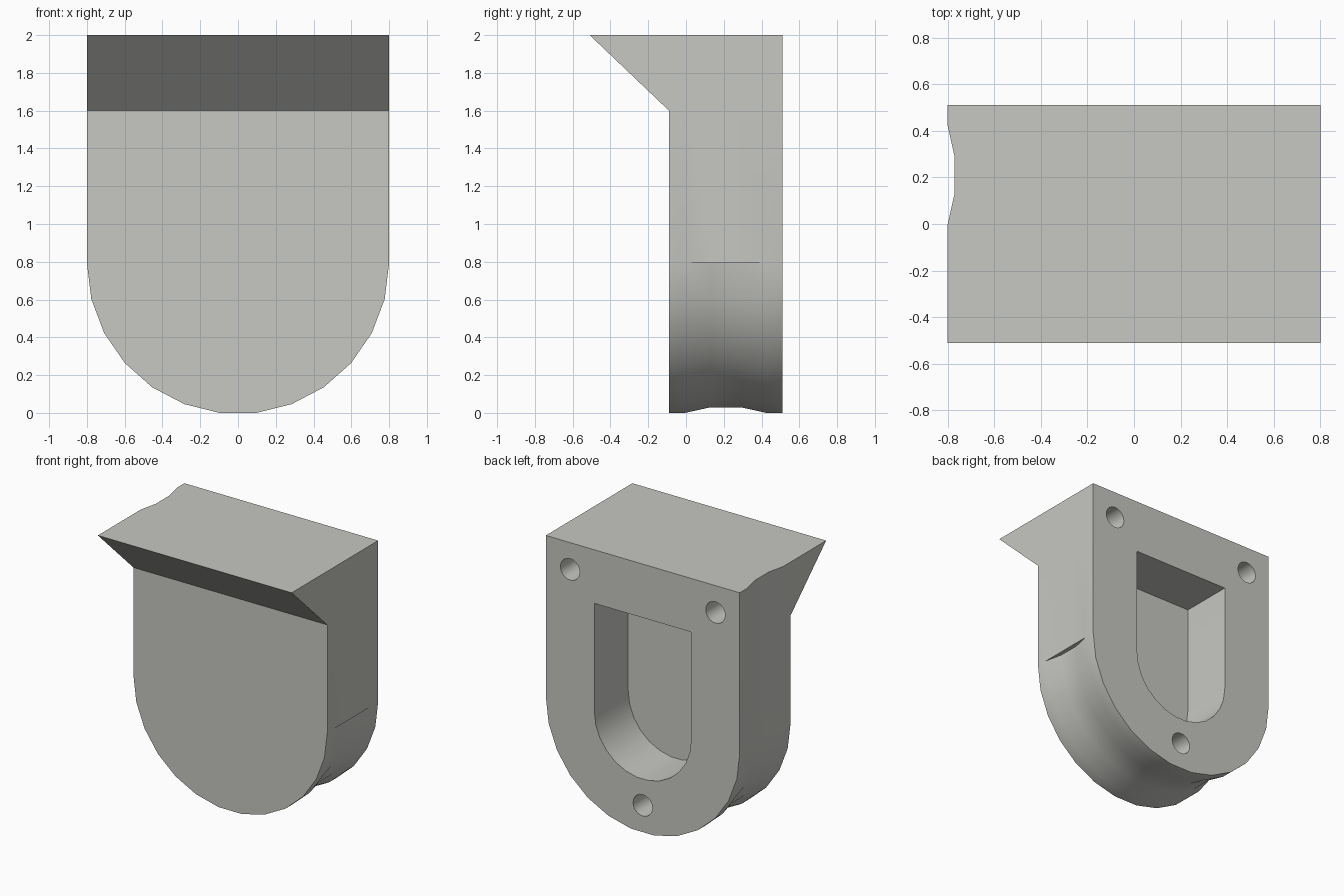
import bpy, bmesh, math

if "Cube" in bpy.data.objects:
    bpy.data.objects.remove(bpy.data.objects["Cube"])

CZ = 0.8 * math.sin(math.radians(90 * 12 / 13))   # arc centre height, flat bottom facet on z = 0
SEG = 13
FRONT, BACK = -0.09, 0.51

grey = bpy.data.materials.new("warm grey")
grey.diffuse_color = (0.57, 0.57, 0.54, 1)
grey.use_nodes = True
grey.node_tree.nodes["Principled BSDF"].inputs["Base Color"].default_value = grey.diffuse_color


def arc(r):
    """Lower half circle from the right side to the left side."""
    return [(r * math.cos(math.pi * i / SEG), CZ - r * math.sin(math.pi * i / SEG))
            for i in range(SEG + 1)]


def outline(d):
    """Body outline; the groove depth d runs round the arc and up the left side."""
    r = 0.8 - d
    return [(0.8, 2), (0.8, 1.6), (0.8, CZ)] + arc(r) + [(-r, 1.6), (-r, 2)]


def make_object(name, bm):
    bmesh.ops.recalc_face_normals(bm, faces=bm.faces)
    mesh = bpy.data.meshes.new(name)
    bm.to_mesh(mesh)
    bm.free()
    mesh.materials.append(grey)
    ob = bpy.data.objects.new(name, mesh)
    bpy.context.collection.objects.link(ob)
    return ob


def prism(name, pts, y0, y1):
    bm = bmesh.new()
    a = [bm.verts.new((x, y0, z)) for x, z in pts]
    b = [bm.verts.new((x, y1, z)) for x, z in pts]
    bm.faces.new(a)
    bm.faces.new(b)
    for i in range(len(pts)):
        j = (i + 1) % len(pts)
        bm.faces.new((a[i], a[j], b[j], b[i]))
    return make_object(name, bm)


# Body: outline lofted front to back with a shallow groove
bm = bmesh.new()
stations = [(FRONT, 0), (-0.005, 0), (0.13, 0.03), (0.29, 0.03), (0.425, 0), (BACK, 0)]
rings = [[bm.verts.new((x, y, z)) for x, z in outline(d)] for y, d in stations]
for a, b in zip(rings, rings[1:]):
    for i in range(len(a) - 1):
        bm.faces.new((a[i], a[i + 1], b[i + 1], b[i]))
first, last = rings[0], rings[-1]
bm.faces.new(first[1:-1])
bm.faces.new(last)

# Overhanging lip at the top front
lip_r = bm.verts.new((0.8, -0.51, 2))
lip_l = bm.verts.new((-0.8, -0.51, 2))
bm.faces.new((first[1], first[-2], lip_l, lip_r))
bm.faces.new((first[0], first[1], lip_r))
bm.faces.new((first[-1], first[-2], lip_l))
bm.faces.new([lip_r] + [r[0] for r in rings] + [r[-1] for r in reversed(rings)] + [lip_l])
bmesh.ops.remove_doubles(bm, verts=bm.verts, dist=1e-5)
body = make_object("body", bm)

# Rear pocket and three screw holes
cutters = [prism("pocket_cutter", [(0.4, 1.6)] + arc(0.4) + [(-0.4, 1.6)], 0.11, 0.7)]
for hx, hz in [(0.6, 1.8), (-0.6, 1.8), (0, 0.2)]:
    ring = [(hx + 0.08 * math.cos(math.tau * i / 20), hz + 0.08 * math.sin(math.tau * i / 20))
            for i in range(20)]
    cutters.append(prism("screw_hole_cutter", ring, 0.11, 0.7))

bpy.context.view_layer.objects.active = body
body.select_set(True)
for c in cutters:
    c.hide_render = True
    mod = body.modifiers.new("cut", 'BOOLEAN')
    mod.operation = 'DIFFERENCE'
    mod.solver = 'EXACT'
    mod.object = c
    bpy.ops.object.modifier_apply(modifier=mod.name)
    bpy.data.objects.remove(c)

bpy.ops.object.shade_smooth_by_angle(angle=math.radians(30))
